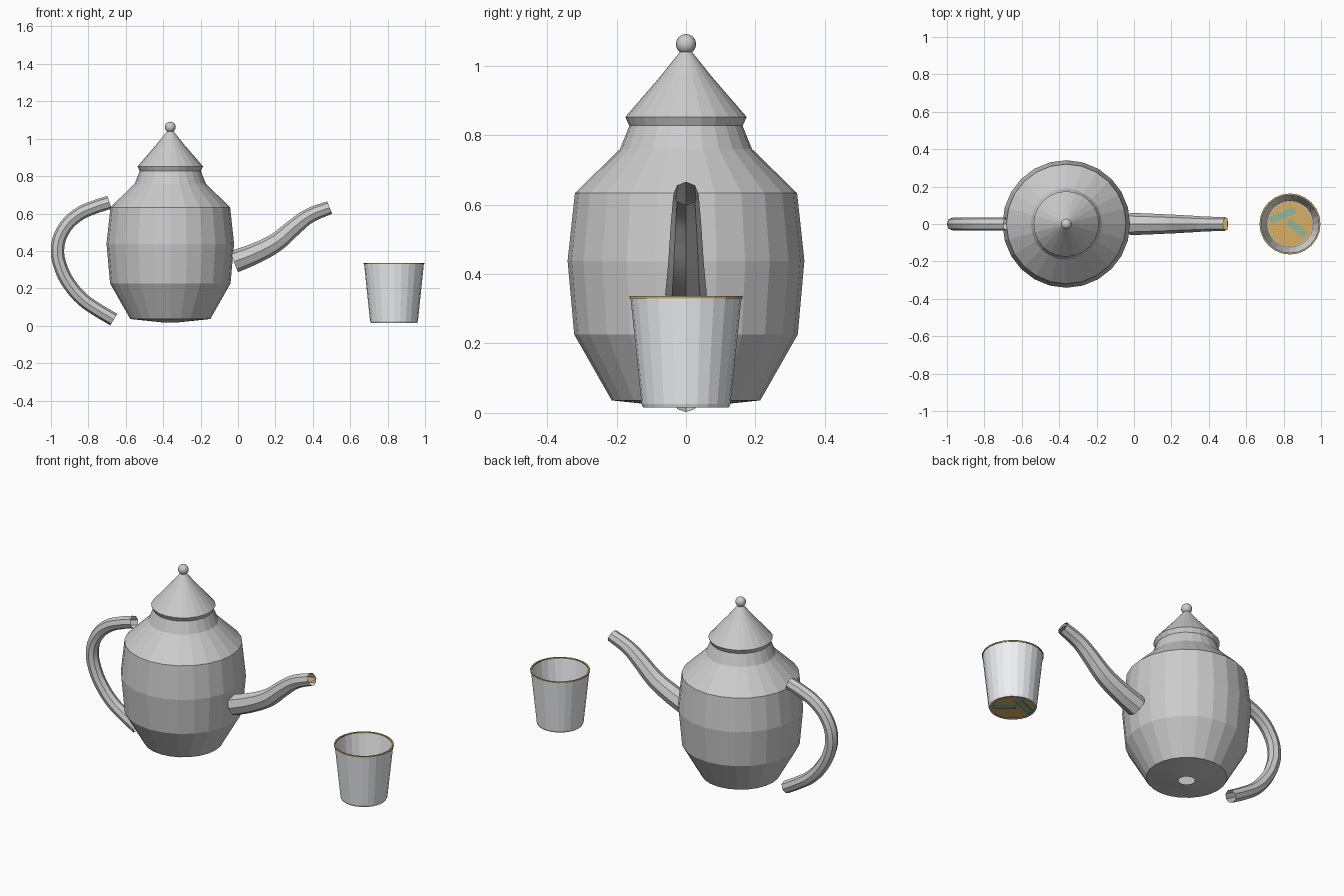
import bpy, bmesh, math
from mathutils import Vector

if "Cube" in bpy.data.objects:
    bpy.data.objects.remove(bpy.data.objects["Cube"])

POT_X, CUP_X = -0.362, 0.834


def material(name, rgb):
    m = bpy.data.materials.new(name)
    m.diffuse_color = (*rgb, 1)
    m.use_nodes = True
    m.node_tree.nodes["Principled BSDF"].inputs["Base Color"].default_value = m.diffuse_color
    return m


def finish(name, bm, mat=None, smooth=False):
    bmesh.ops.recalc_face_normals(bm, faces=bm.faces)
    me = bpy.data.meshes.new(name)
    bm.to_mesh(me)
    bm.free()
    for p in me.polygons:
        p.use_smooth = smooth
    ob = bpy.data.objects.new(name, me)
    bpy.context.collection.objects.link(ob)
    if mat:
        me.materials.append(mat)
    return ob


def lathe(name, x, profile, mat=None, n=24, closed=False):
    # revolve a (radius, height) profile about a vertical axis
    bm = bmesh.new()
    rings = [[bm.verts.new((x + r * math.cos(2 * math.pi * i / n),
                            r * math.sin(2 * math.pi * i / n), z))
              for i in range(n)] for r, z in profile]
    pairs = list(zip(rings, rings[1:]))
    if closed:
        pairs.append((rings[-1], rings[0]))
    for a, b in pairs:
        for i in range(n):
            j = (i + 1) % n
            bm.faces.new((a[i], a[j], b[j], b[i]))
    return finish(name, bm, mat)


def tube(name, path):
    # open tube through (x, z, radius) points
    cu = bpy.data.curves.new(name, 'CURVE')
    cu.dimensions = '3D'
    cu.bevel_depth = 1
    cu.bevel_resolution = 2
    cu.resolution_u = 4
    sp = cu.splines.new('BEZIER')
    sp.bezier_points.add(len(path) - 1)
    for p, (x, z, r) in zip(sp.bezier_points, path):
        p.co = (x, 0, z)
        p.radius = r
        p.handle_left_type = p.handle_right_type = 'AUTO'
    ob = bpy.data.objects.new(name, cu)
    bpy.context.collection.objects.link(ob)
    bpy.ops.object.select_all(action='DESELECT')
    ob.select_set(True)
    bpy.context.view_layer.objects.active = ob
    bpy.ops.object.convert(target='MESH')
    bpy.ops.object.shade_smooth_by_angle(angle=math.radians(40))
    return ob


def leaf(name, a, b, width, z, mat):
    # thin flat bar lying from a to b
    a, b = Vector(a), Vector(b)
    d = b - a
    bm = bmesh.new()
    bmesh.ops.create_cube(bm, size=1)
    bmesh.ops.scale(bm, vec=(d.length, width, 0.012), verts=bm.verts)
    ob = finish(name, bm, mat)
    ob.location = (CUP_X + (a.x + b.x) / 2, (a.y + b.y) / 2, z)
    ob.rotation_euler.z = math.atan2(d.y, d.x)


china = material("china", (0.86, 0.87, 0.9))
gold = material("gold", (0.55, 0.42, 0.12))
tea = material("tea", (0.7, 0.43, 0.13))
green = material("green", (0.25, 0.5, 0.36))

# Teapot body, lid and knob
lathe("pot_body", POT_X, [(0.043, 0.018), (0.214, 0.036), (0.322, 0.226), (0.341, 0.438),
                          (0.32, 0.633), (0.19, 0.76), (0.163, 0.827)])
lathe("pot_lid", POT_X, [(0.163, 0.827), (0.175, 0.852), (0.073, 0.97), (0.017, 1.04)])
bm = bmesh.new()
bmesh.ops.create_uvsphere(bm, u_segments=16, v_segments=12, radius=0.029)
knob = finish("lid_knob", bm, smooth=True)
knob.location = (POT_X, 0, 1.062)

# Handle and spout
R = 0.036
tube("pot_handle", [(x, z, R) for x, z in [
    (-0.687, 0.66), (-0.77, 0.633), (-0.86, 0.59), (-0.935, 0.51), (-0.965, 0.41),
    (-0.947, 0.31), (-0.9, 0.22), (-0.83, 0.14), (-0.755, 0.087), (-0.664, 0.033)]])
tube("pot_spout", [(-0.022, 0.342, 0.06), (0.10, 0.39, 0.055), (0.21, 0.45, 0.05),
                   (0.30, 0.527, 0.045), (0.38, 0.587, 0.04), (0.49, 0.632, 0.036)])

# Tea surface at the spout mouth
bm = bmesh.new()
bmesh.ops.create_grid(bm, x_segments=1, y_segments=1, size=0.5)
bmesh.ops.scale(bm, vec=(0.07, 0.062, 1), verts=bm.verts)
finish("spout_tea", bm, tea).location = (0.465, 0, 0.625)

# Cup with gilded rim
lathe("cup_wall", CUP_X, [(0.115, 0.016), (0.124, 0.016), (0.128, 0.026), (0.16, 0.332)], china)
lathe("cup_rim", CUP_X, [(0.163, 0.329), (0.163, 0.336), (0.154, 0.336), (0.154, 0.329)],
      gold, closed=True)

# Tea and leaves at the bottom of the cup
bm = bmesh.new()
bmesh.ops.create_circle(bm, cap_ends=True, segments=24, radius=0.12)
finish("cup_tea", bm, tea).location = (CUP_X, 0, 0.022)
leaf("tea_leaf_1", (-0.107, 0.02), (0.027, 0.075), 0.036, 0.022, green)
leaf("tea_leaf_2", (-0.01, 0.015), (0.082, -0.06), 0.036, 0.022, green)
